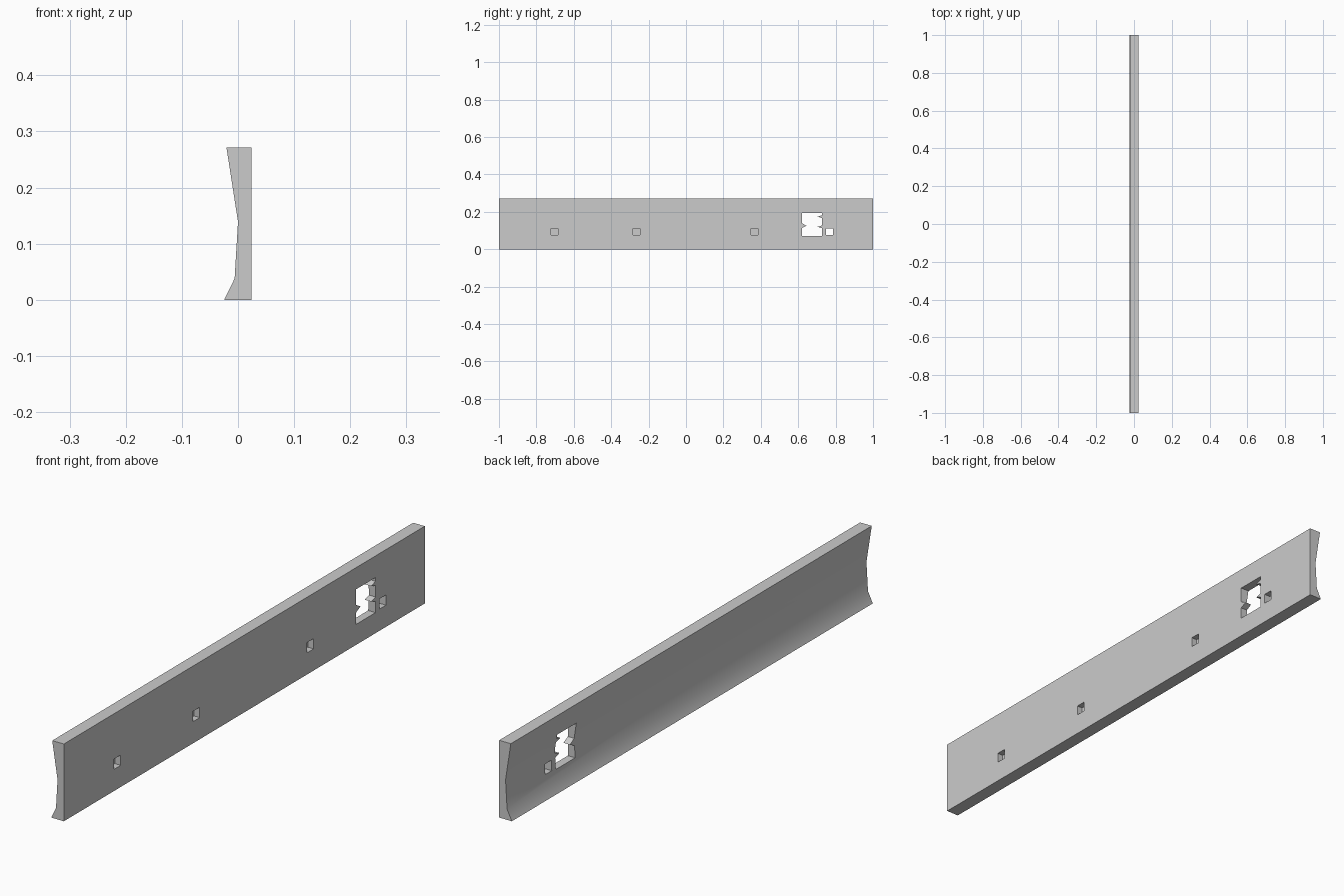
import bpy, bmesh, math

if "Cube" in bpy.data.objects:
    bpy.data.objects.remove(bpy.data.objects["Cube"])


def prism(name, pts, vec):
    """Extrude a closed outline of 3D points along vec."""
    bm = bmesh.new()
    face = bm.faces.new([bm.verts.new(p) for p in pts])
    ext = bmesh.ops.extrude_face_region(bm, geom=[face], use_keep_orig=True)
    bmesh.ops.translate(bm, vec=vec, verts=[g for g in ext["geom"] if isinstance(g, bmesh.types.BMVert)])
    bmesh.ops.recalc_face_normals(bm, faces=bm.faces)
    mesh = bpy.data.meshes.new(name)
    bm.to_mesh(mesh)
    bm.free()
    obj = bpy.data.objects.new(name, mesh)
    bpy.context.collection.objects.link(obj)
    return obj


def cut(target, name, outline, x_back):
    """Cut a y-z outline into the flat +x side as deep as x_back."""
    cutter = prism(name, [(x_back, y, z) for y, z in outline], (0.08 - x_back, 0, 0))
    cutter.hide_render = True
    mod = target.modifiers.new(name, "BOOLEAN")
    mod.operation = "DIFFERENCE"
    mod.solver = "EXACT"
    mod.object = cutter
    bpy.context.view_layer.objects.active = target
    bpy.ops.object.modifier_apply(modifier=name)
    bpy.data.objects.remove(cutter)


# Plank: flat on +x, hollowed profile on -x
profile = [(0.0245, 0), (0.0245, 0.271), (-0.0205, 0.271),
           (0.0, 0.139), (-0.006, 0.038), (-0.0245, 0)]
plank = prism("barrier_plank", [(x, -1, z) for x, z in profile], (0, 2, 0))

# Square sockets: three blind, one right through
for i, (y, x_back) in enumerate([(-0.703, 0.002), (-0.265, 0.002), (0.366, 0.002), (0.767, -0.08)]):
    s, z = 0.018, 0.094
    cut(plank, f"socket_{i}", [(y - s, z - s), (y + s, z - s), (y + s, z + s), (y - s, z + s)], x_back)

# Broken window with splinters left in its sides
window = [(0.62, 0.072), (0.727, 0.072),
          (0.727, 0.112), (0.703, 0.120), (0.727, 0.127),
          (0.727, 0.167), (0.703, 0.174), (0.727, 0.182),
          (0.727, 0.195), (0.62, 0.195),
          (0.62, 0.139), (0.644, 0.126), (0.62, 0.114)]
cut(plank, "window", window, -0.08)

# Soft back surface, sharp edges
bpy.ops.object.select_all(action="DESELECT")
plank.select_set(True)
bpy.context.view_layer.objects.active = plank
bpy.ops.object.shade_smooth_by_angle(angle=math.radians(35))
